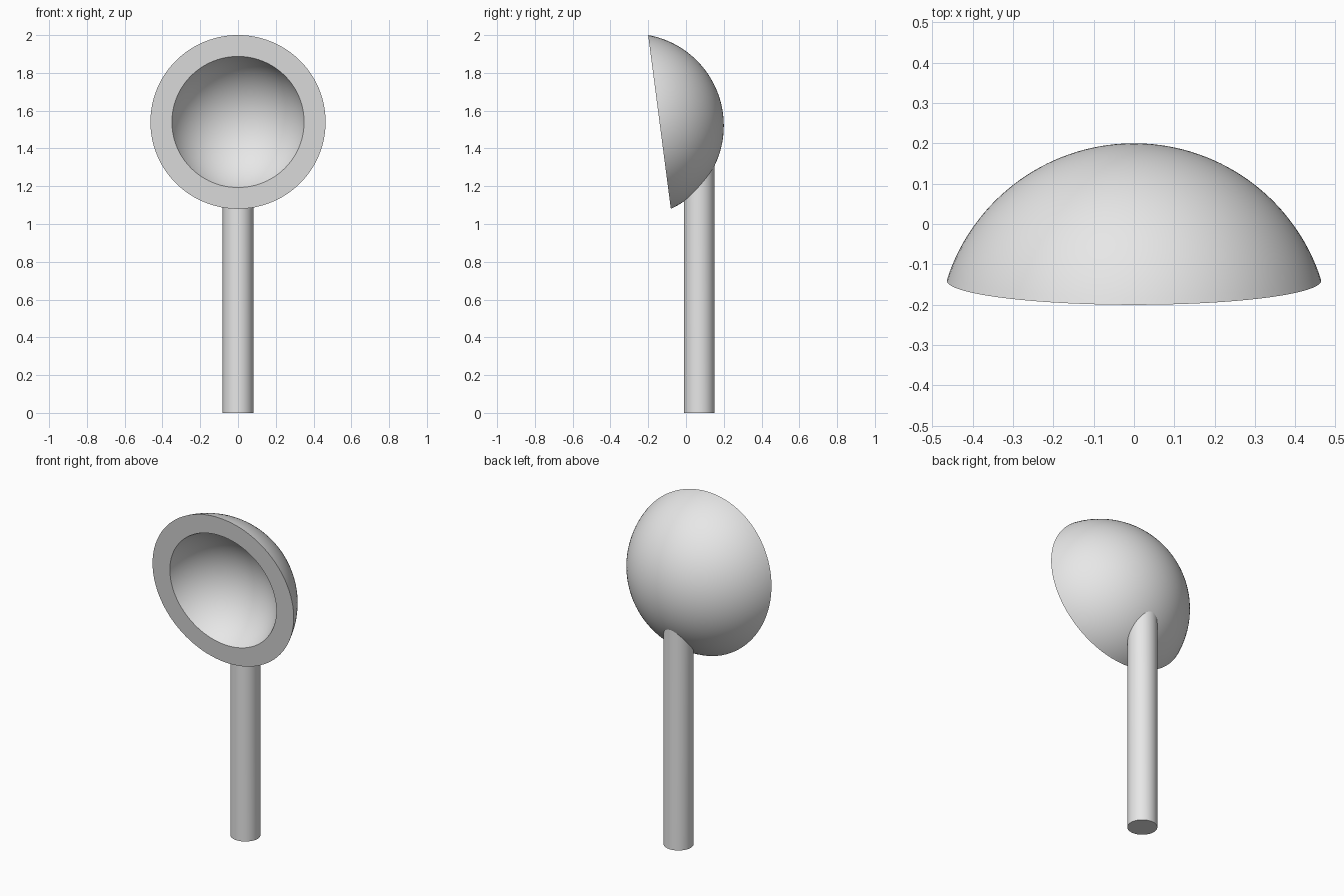
import bpy, bmesh, math
from mathutils import Matrix, Vector

if "Cube" in bpy.data.objects:
    bpy.data.objects.remove(bpy.data.objects["Cube"])

CENTRE = Vector((0, -0.287, 1.521))   # shared centre of both bowl spheres
OUTER, INNER, RIM = 0.487, 0.380, 0.148
TILT = math.atan2(0.12, 0.92)

grey = bpy.data.materials.new("light_grey")
grey.diffuse_color = (0.8, 0.8, 0.8, 1)
grey.use_nodes = True
grey.node_tree.nodes["Principled BSDF"].inputs["Base Color"].default_value = grey.diffuse_color


def finish(bm, name):
    bmesh.ops.recalc_face_normals(bm, faces=bm.faces[:])
    mesh = bpy.data.meshes.new(name)
    bm.to_mesh(mesh)
    bm.free()
    mesh.materials.append(grey)
    obj = bpy.data.objects.new(name, mesh)
    bpy.context.collection.objects.link(obj)
    bpy.ops.object.select_all(action='DESELECT')
    obj.select_set(True)
    bpy.context.view_layer.objects.active = obj
    bpy.ops.object.shade_smooth_by_angle(angle=math.radians(30))
    return obj


def arc(radius, steps=32):
    # from the back of the bowl to the flat rim plane
    end = math.acos(RIM / radius)
    return [(radius * math.sin(end * i / steps), radius * math.cos(end * i / steps))
            for i in range(steps + 1)]


# Bowl: thick spherical shell, cut flat at the rim and tilted slightly down
bm = bmesh.new()
verts = [bm.verts.new((r, 0, z)) for r, z in arc(OUTER) + arc(INNER)[::-1]]
edges = [bm.edges.new(pair) for pair in zip(verts, verts[1:])]
bmesh.ops.spin(bm, geom=verts + edges, axis=(0, 0, 1), cent=(0, 0, 0),
               angle=math.tau, steps=96, use_merge=False)
bmesh.ops.remove_doubles(bm, verts=bm.verts[:], dist=1e-4)
bm.transform(Matrix.Translation(CENTRE) @ Matrix.Rotation(TILT - math.pi / 2, 4, 'X'))
finish(bm, "bowl")

# Handle: round post whose top follows the curve of the shell, hidden in its wall
bm = bmesh.new()
bmesh.ops.create_cone(bm, cap_ends=True, segments=64, radius1=0.081, radius2=0.081,
                      depth=1, matrix=Matrix.Translation((0, 0.07, 0.5)))
for v in bm.verts:
    if v.co.z > 0.5:
        dx, dy = v.co.x, v.co.y - CENTRE.y
        v.co.z = CENTRE.z - math.sqrt(max(0.47 ** 2 - dx * dx - dy * dy, 0))
finish(bm, "handle")
